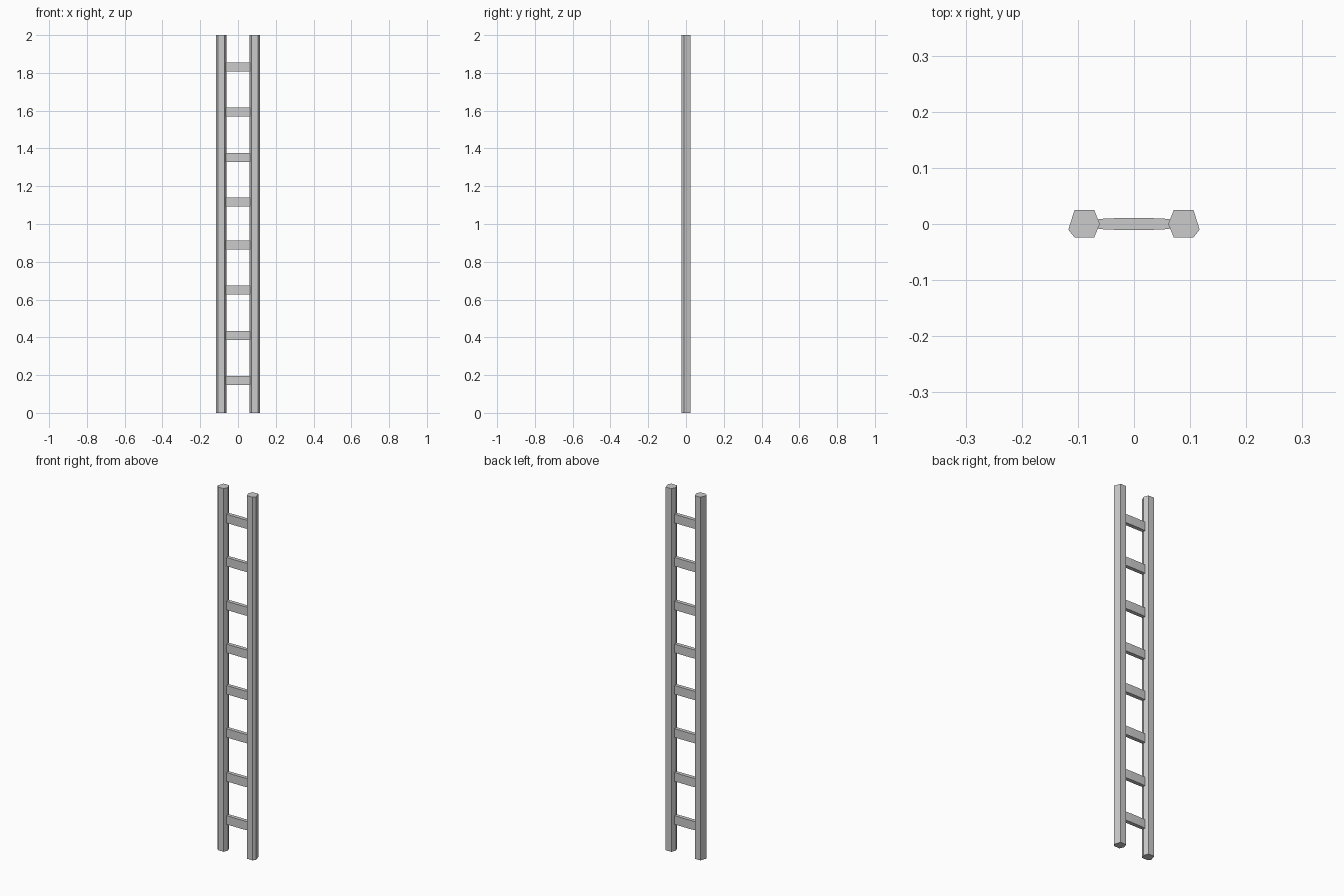
import bpy, bmesh

if "Cube" in bpy.data.objects:
    bpy.data.objects.remove(bpy.data.objects["Cube"])


def prism(name, profile, z0, z1):
    """Extrude an xy outline from z0 up to z1."""
    bm = bmesh.new()
    face = bm.faces.new([bm.verts.new((x, y, z0)) for x, y in profile])
    top = bmesh.ops.extrude_face_region(bm, geom=[face])
    verts = [v for v in top["geom"] if isinstance(v, bmesh.types.BMVert)]
    bmesh.ops.translate(bm, verts=verts, vec=(0, 0, z1 - z0))
    bmesh.ops.recalc_face_normals(bm, faces=bm.faces)
    mesh = bpy.data.meshes.new(name)
    bm.to_mesh(mesh)
    bm.free()
    obj = bpy.data.objects.new(name, mesh)
    bpy.context.collection.objects.link(obj)
    return obj


# Two uneven six-sided side rails, mirrored about x = 0
rail = [(0.117, -0.010), (0.106, 0.025), (0.071, 0.025),
        (0.061, 0.0), (0.071, -0.024), (0.106, -0.024)]
for side, sign in (("right", 1), ("left", -1)):
    prism(f"rail_{side}", [(sign * x, y) for x, y in rail], 0, 2)

# Flat rungs, slightly thicker in the middle
half = [(0.063, -0.009), (0.03, -0.0105)]
front = half + [(-x, y) for x, y in reversed(half)]
rung = front + [(x, -y) for x, y in reversed(front)]
for i, z in enumerate((0.172, 0.409, 0.651, 0.889, 1.117, 1.353, 1.594, 1.832)):
    prism(f"rung_{i + 1}", rung, z - 0.024, z + 0.024)
